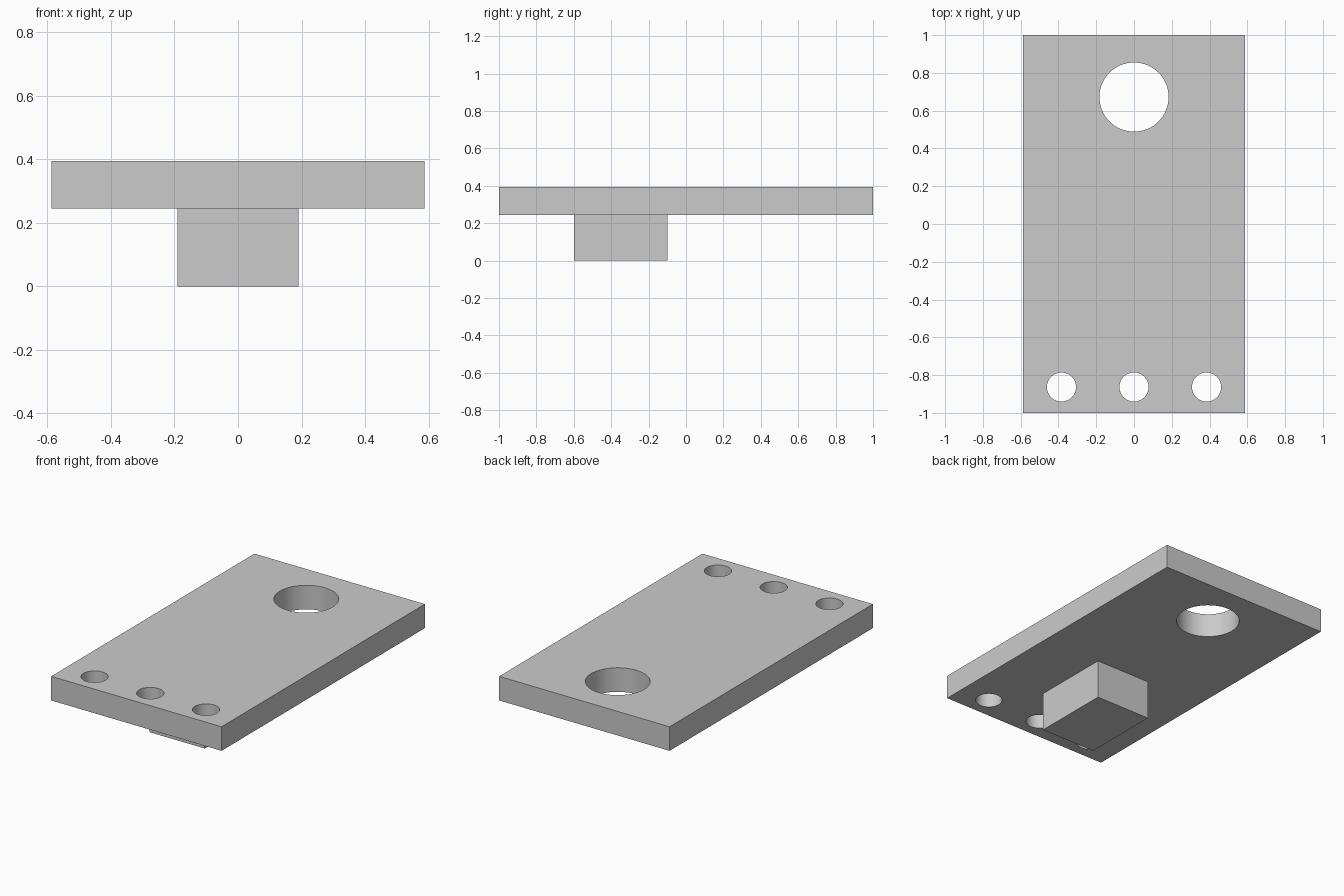
import bpy
import math

if "Cube" in bpy.data.objects:
    bpy.data.objects.remove(bpy.data.objects["Cube"])

PLATE_BOTTOM, PLATE_TOP = 0.244, 0.394


def box(name, x, y, z):
    """Box spanning the given (min, max) ranges."""
    spans = (x, y, z)
    bpy.ops.mesh.primitive_cube_add(size=1, location=[(a + b) / 2 for a, b in spans])
    obj = bpy.context.object
    obj.name = name
    obj.scale = [b - a for a, b in spans]
    bpy.ops.object.transform_apply(location=False, rotation=False, scale=True)
    return obj


def drill(target, x, y, radius):
    """Cut a round vertical through-hole in the target."""
    bpy.ops.mesh.primitive_cylinder_add(
        vertices=64, radius=radius, depth=0.4,
        location=(x, y, (PLATE_BOTTOM + PLATE_TOP) / 2))
    cutter = bpy.context.object
    cutter.hide_render = True
    mod = target.modifiers.new("hole", 'BOOLEAN')
    mod.operation = 'DIFFERENCE'
    mod.solver = 'EXACT'
    mod.object = cutter
    bpy.context.view_layer.objects.active = target
    bpy.ops.object.modifier_apply(modifier=mod.name)
    bpy.data.objects.remove(cutter, do_unlink=True)


# Flat plate with one large hole and a row of three small ones
plate = box("plate", (-0.587, 0.587), (-1, 1), (PLATE_BOTTOM, PLATE_TOP))
drill(plate, 0, 0.672, 0.183)
for x in (-0.384, 0, 0.384):
    drill(plate, x, -0.863, 0.077)

# Smooth hole walls, sharp plate edges
bpy.ops.object.select_all(action='DESELECT')
plate.select_set(True)
bpy.context.view_layer.objects.active = plate
bpy.ops.object.shade_smooth_by_angle(angle=math.radians(30))

# Block under the plate
box("support_block", (-0.191, 0.191), (-0.6, -0.1), (0, PLATE_BOTTOM))
